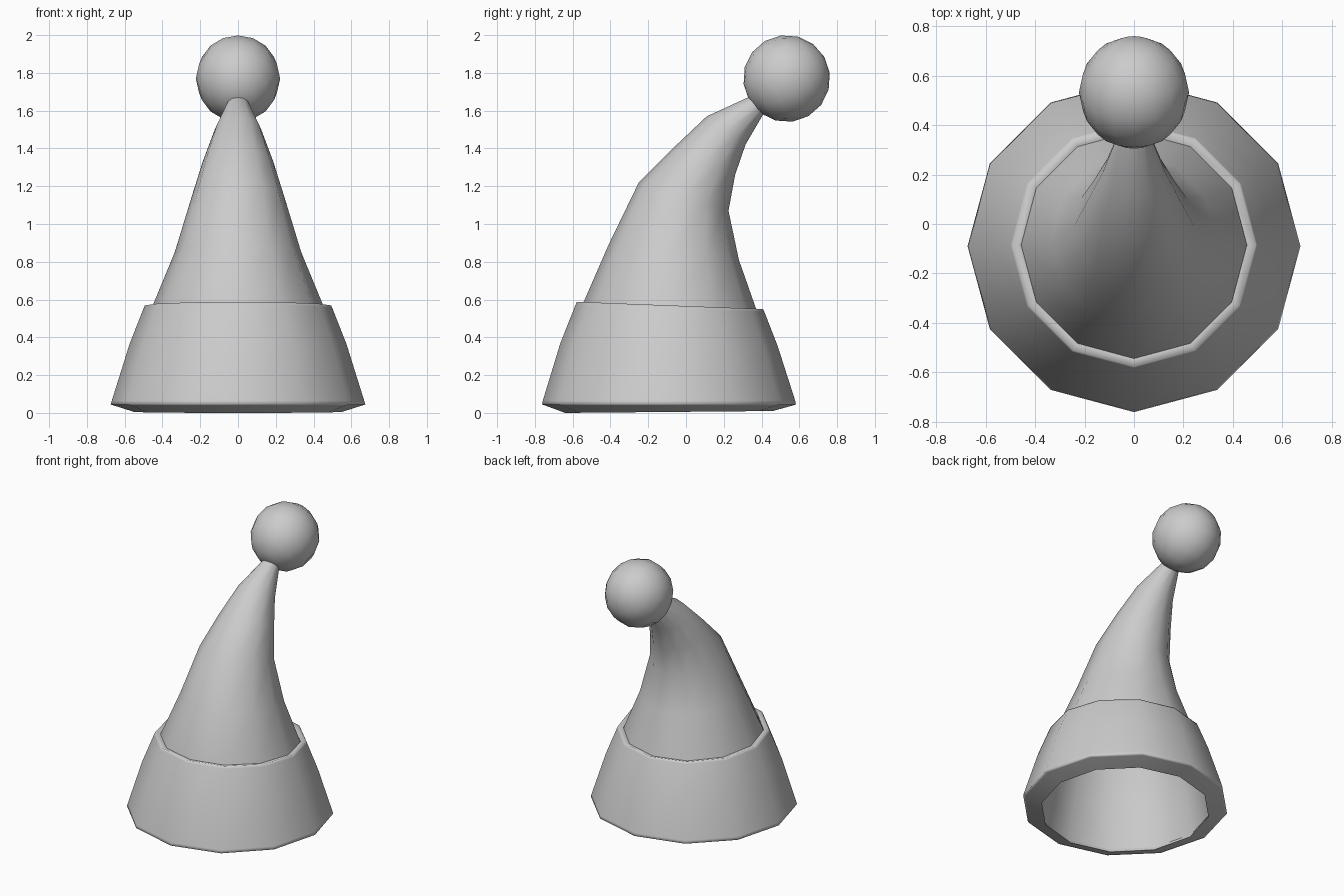
import bpy, math
from mathutils import Vector

if "Cube" in bpy.data.objects:
    bpy.data.objects.remove(bpy.data.objects["Cube"])

SIDES = 12


def loft(name, rings, cap=False, angle=50):
    """Skin tilted rings given as (front y, front z, back y, back z, half width)."""
    verts, faces = [], []
    for fy, fz, by, bz, w in rings:
        mid = Vector((0, (fy + by) / 2, (fz + bz) / 2))
        half = Vector((0, (fy - by) / 2, (fz - bz) / 2))
        for i in range(SIDES):
            a = 2 * math.pi * i / SIDES
            verts.append(mid + half * math.cos(a) + Vector((w * math.sin(a), 0, 0)))
    for r in range(len(rings) - 1):
        for i in range(SIDES):
            j = (i + 1) % SIDES
            a, b = r * SIDES, (r + 1) * SIDES
            faces.append((a + i, a + j, b + j, b + i))
    if cap:
        faces.append(tuple(range((len(rings) - 1) * SIDES, len(rings) * SIDES)))
    mesh = bpy.data.meshes.new(name)
    mesh.from_pydata(verts, [], faces)
    obj = bpy.data.objects.new(name, mesh)
    bpy.context.collection.objects.link(obj)
    smooth(obj, angle)
    return obj


def smooth(obj, angle=50):
    bpy.ops.object.select_all(action='DESELECT')
    obj.select_set(True)
    bpy.context.view_layer.objects.active = obj
    bpy.ops.object.shade_smooth_by_angle(angle=math.radians(angle))


# Bent cone, continuing down inside the cuff as the lining
loft("hat_cone", [
    (-0.65, 0.025, 0.47, 0.03, 0.56),
    (-0.595, 0.31, 0.425, 0.295, 0.51),
    (-0.545, 0.58, 0.375, 0.54, 0.455),
    (-0.41, 0.89, 0.28, 0.81, 0.335),
    (-0.25, 1.22, 0.225, 1.07, 0.245),
    (-0.07, 1.40, 0.26, 1.26, 0.187),
    (0.11, 1.57, 0.315, 1.42, 0.125),
    (0.35, 1.68, 0.42, 1.60, 0.055),
], cap=True)

# Folded cuff: sloping bottom lip, flared wall, narrow top rim,
# with support rings that keep the smooth shading tight at the edges
loft("cuff", [
    (-0.65, 0.025, 0.47, 0.03, 0.56),
    (-0.64, 0.00, 0.46, 0.01, 0.55),
    (-0.748, 0.04, 0.568, 0.04, 0.66),
    (-0.762, 0.045, 0.582, 0.045, 0.674),
    (-0.758, 0.065, 0.578, 0.065, 0.668),
    (-0.665, 0.37, 0.485, 0.355, 0.575),
    (-0.585, 0.572, 0.415, 0.535, 0.5),
    (-0.578, 0.588, 0.408, 0.55, 0.493),
    (-0.545, 0.58, 0.375, 0.54, 0.457),
], angle=100)

# Pompom, its poles lined up with the tip of the cone
bpy.ops.mesh.primitive_uv_sphere_add(segments=16, ring_count=8, radius=0.23,
                                     location=(0, 0.533, 1.77),
                                     rotation=(math.radians(-60), 0, 0))
pompom = bpy.context.object
pompom.name = "pompom"
pompom.scale.x = 0.97
smooth(pompom)
